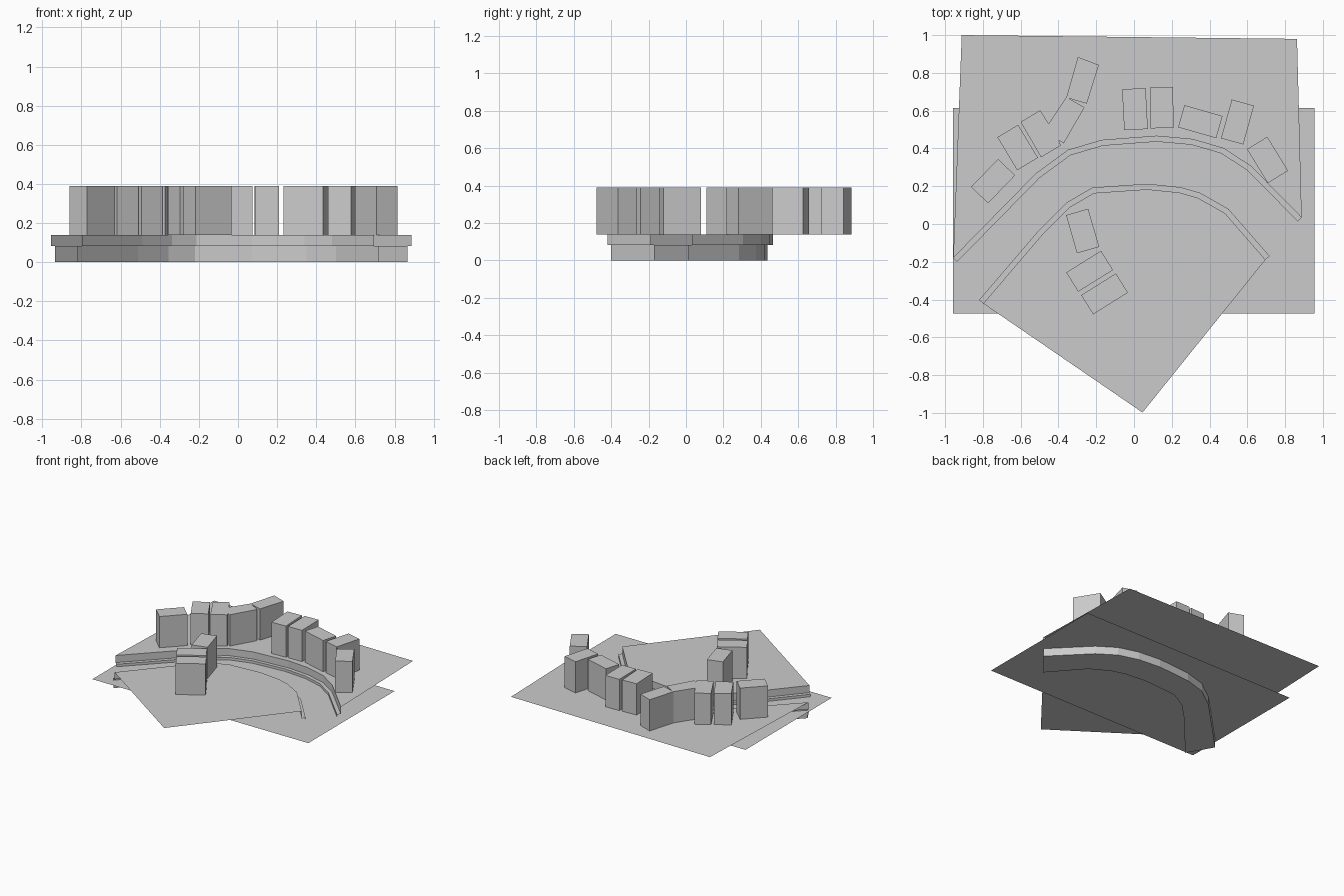
import bpy
import bmesh
from math import radians, cos, sin
from mathutils import Vector

if "Cube" in bpy.data.objects:
    bpy.data.objects.remove(bpy.data.objects["Cube"])

BED, WATER, LEDGE, BANK, ROOF = 0.0, 0.063, 0.083, 0.14, 0.39


def make(name, build):
    bm = bmesh.new()
    build(bm)
    mesh = bpy.data.meshes.new(name)
    bm.to_mesh(mesh)
    bm.free()
    ob = bpy.data.objects.new(name, mesh)
    bpy.context.collection.objects.link(ob)
    return ob


def ground(name, pts, z):
    """Flat polygon facing up."""
    def build(bm):
        f = bm.faces.new([bm.verts.new((p[0], p[1], z)) for p in pts])
        f.normal_update()
        if f.normal.z < 0:
            f.normal_flip()
    return make(name, build)


def loft(name, rails):
    """Bridge successive (points, z) rails with quads."""
    def build(bm):
        rows = [[bm.verts.new((p[0], p[1], z)) for p in pts] for pts, z in rails]
        for a, b in zip(rows, rows[1:]):
            for i in range(len(a) - 1):
                bm.faces.new((a[i], a[i + 1], b[i + 1], b[i]))
    return make(name, build)


def house(name, pts):
    """Footprint raised from bank level, open underneath."""
    def build(bm):
        low = [bm.verts.new((x, y, BANK)) for x, y in pts]
        top = [bm.verts.new((x, y, ROOF)) for x, y in pts]
        bm.faces.new(top)
        for i in range(len(pts)):
            j = (i + 1) % len(pts)
            bm.faces.new((low[i], low[j], top[j], top[i]))
        bmesh.ops.recalc_face_normals(bm, faces=bm.faces)
        if sum(f.normal.z for f in bm.faces) < 0:
            bmesh.ops.reverse_faces(bm, faces=bm.faces)
    return make(name, build)


def offset(pts, d):
    """Mitred offset of a path to its right-hand side."""
    vs = [Vector(p) for p in pts]
    norms = []
    for a, b in zip(vs, vs[1:]):
        t = (b - a).normalized()
        norms.append(Vector((t.y, -t.x)))
    out = []
    for i, v in enumerate(vs):
        n0, n1 = norms[max(i - 1, 0)], norms[min(i, len(norms) - 1)]
        m = (n0 + n1).normalized()
        out.append(v + m * d / m.dot(n0))
    return out


# River edges, west to east
north_top = [(-.957, -.18), (-.52, .265), (-.35, .39), (-.17, .443), (.12, .465),
             (.31, .448), (.475, .4), (.62, .305), (.888, .033)]
south_low = [(-.82, -.402), (-.51, -.04), (-.355, .115), (-.22, .193), (.07, .213),
             (.245, .195), (.35, .165), (.5, .08), (.718, -.17)]
north_low = offset(north_top, .029)
south_top = offset(south_low, .029)

# Stepped channel, water and banks
loft("river_channel", [(south_top, BANK), (south_top, LEDGE), (south_low, LEDGE),
                       (south_low, BED), (north_low, BED), (north_low, LEDGE),
                       (north_top, LEDGE), (north_top, BANK)])
ground("water", [(-.957, -.475), (.955, -.475), (.955, .615), (-.957, .615)], WATER)
ground("north_bank", north_top + [(.863, .98), (-.912, 1.0)], BANK)
ground("south_bank", south_top + [(.045, -.998)], BANK)

# Row houses: centre x, centre y, length, width, angle
houses = [(-.746, .227, .206, .125, 46), (-.616, .405, .204, .128, -59),
          (.005, .608, .217, .125, -87), (.147, .616, .217, .122, -89),
          (.351, .542, .21, .122, -16), (.548, .54, .213, .122, 74.5),
          (.707, .339, .211, .126, -58.5), (-.272, -.037, .21, .122, -74),
          (-.235, -.25, .217, .12, 32), (-.156, -.37, .217, .12, 32)]
for n, (cx, cy, l, w, ang) in enumerate(houses, 1):
    c, s = cos(radians(ang)), sin(radians(ang))
    corners = [(i * l / 2, j * w / 2) for i, j in ((-1, -1), (1, -1), (1, 1), (-1, 1))]
    house(f"house_{n}", [(cx + x * c - y * s, cy + x * s + y * c) for x, y in corners])

# Angled terrace of joined houses
house("terrace", [(-.6, .54), (-.497, .602), (-.452, .532), (-.358, .672), (-.297, .884),
                  (-.186, .842), (-.25, .637), (-.345, .665), (-.262, .617), (-.372, .427),
                  (-.398, .443), (-.387, .416), (-.492, .353)])
